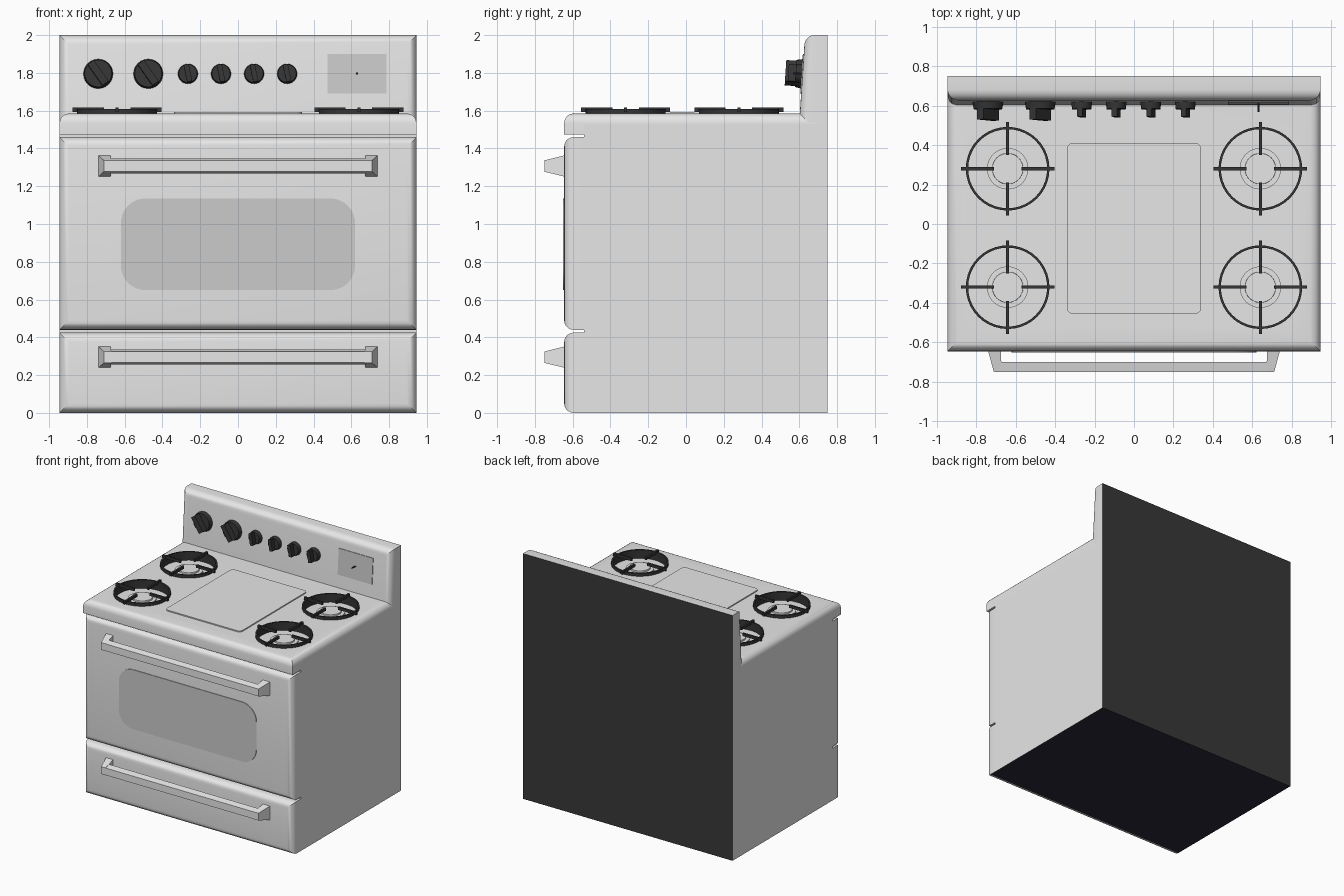
import bpy, bmesh, math
from mathutils import Matrix, Vector

cube = bpy.data.objects.get("Cube")
if cube:
    bpy.data.objects.remove(cube, do_unlink=True)


def material(name, *rgb):
    m = bpy.data.materials.new(name)
    m.use_nodes = True
    colour = (*rgb, 1)
    m.diffuse_color = colour
    m.node_tree.nodes["Principled BSDF"].inputs["Base Color"].default_value = colour
    return m


ENAMEL = material("light grey enamel", 0.8, 0.8, 0.8)
GLASS = material("grey glass", 0.6, 0.6, 0.6)
BLACK = material("black iron", 0.036, 0.036, 0.036)
BACKING = material("dark grey backing", 0.04, 0.04, 0.04)
BASE = material("dark blue base", 0.022, 0.022, 0.04)


def shade(obj):
    bpy.ops.object.select_all(action="DESELECT")
    bpy.context.view_layer.objects.active = obj
    obj.select_set(True)
    bpy.ops.object.shade_smooth_by_angle(angle=math.radians(35))


def finish(name, bm, mat, smooth=True, dark_shell=False):
    """Turn a bmesh into an object; a dark shell colours its flat back and underside."""
    bmesh.ops.recalc_face_normals(bm, faces=bm.faces)
    mesh = bpy.data.meshes.new(name)
    mesh.materials.append(mat)
    if dark_shell:
        mesh.materials.append(BACKING)
        mesh.materials.append(BASE)
        for f in bm.faces:
            f.material_index = 1 if f.normal.y > 0.99 else 2 if f.normal.z < -0.999 else 0
    bm.to_mesh(mesh)
    bm.free()
    obj = bpy.data.objects.new(name, mesh)
    bpy.context.collection.objects.link(obj)
    if smooth:
        shade(obj)
    return obj


def box(x0, x1, y0, y1, z0, z1, radius=0, edge_rule=None, segments=5):
    """Box from its limits, with the edges chosen by the rule rounded."""
    bm = bmesh.new()
    size = Vector((x1 - x0, y1 - y0, z1 - z0))
    centre = Vector((x0 + x1, y0 + y1, z0 + z1)) / 2
    bmesh.ops.create_cube(bm, size=1, matrix=Matrix.Translation(centre) @ Matrix.Diagonal(size.to_4d()))
    if radius:
        edges = [e for e in bm.edges if edge_rule(e)]
        bmesh.ops.bevel(bm, geom=edges, offset=radius, segments=segments, profile=0.5, affect="EDGES")
    return bm


def along(axis):
    """Rule: edges parallel to the axis."""
    return lambda e: abs((e.verts[0].co - e.verts[1].co).normalized()[axis]) > 0.9


def on_plane(axis, value):
    """Rule: edges lying on the plane."""
    return lambda e: all(abs(v.co[axis] - value) < 1e-4 for v in e.verts)


def disc(bm, x, y, z0, z1, r0, r1, sides=32):
    bmesh.ops.create_cone(bm, cap_ends=True, segments=sides, radius1=r0, radius2=r1, depth=z1 - z0,
                          matrix=Matrix.Translation((x, y, (z0 + z1) / 2)))


def loft(bm, back, front):
    """Solid between two upright rectangles given as (x0, x1, z0, z1, y)."""
    rings = [[bm.verts.new((x, y, z)) for x, z in ((a, c), (b, c), (b, d), (a, d))]
             for a, b, c, d, y in (back, front)]
    bm.faces.new(rings[0])
    bm.faces.new(rings[1])
    for i in range(4):
        j = (i + 1) % 4
        bm.faces.new((rings[0][i], rings[0][j], rings[1][j], rings[1][i]))


W, BACK, FRONT, TOP = 0.945, 0.75, -0.645, 1.585
WELL = TOP - 0.045
BURNERS = {"front_right": (-0.64, -0.32), "back_right": (-0.64, 0.28),
           "front_left": (0.64, -0.32), "back_left": (0.64, 0.28)}

# Cabinet, with dark back and base
finish("cabinet", box(-W, W, -0.54, BACK, 0, 1.53), ENAMEL, False, True)

# Door and drawer with rounded front edges
finish("oven_door", box(-W, W, FRONT, -0.535, 0.44, 1.46, 0.05, on_plane(1, FRONT)), ENAMEL)
finish("drawer", box(-W, W, FRONT, -0.535, 0, 0.425, 0.05, on_plane(1, FRONT)), ENAMEL, True, True)
finish("oven_window", box(-0.62, 0.62, FRONT - 0.005, FRONT + 0.004, 0.65, 1.135, 0.13, along(1), 10),
       GLASS)

# Cooktop with rounded front and side rims, and a round well under each burner
cooktop = finish("cooktop", box(-W, W, FRONT, 0.7, 1.475, TOP, 0.05,
                                lambda e: on_plane(2, TOP)(e) and not on_plane(1, 0.7)(e)), ENAMEL)
bm = bmesh.new()
for x, y in BURNERS.values():
    disc(bm, x, y, WELL, TOP + 0.1, 0.206, 0.206, 40)
cutter = finish("well_cutter", bm, ENAMEL, False)
cutter.hide_render = True
cut = cooktop.modifiers.new("wells", "BOOLEAN")
cut.operation, cut.solver, cut.object = "DIFFERENCE", "EXACT", cutter
bpy.context.view_layer.objects.active = cooktop
bpy.ops.object.modifier_apply(modifier=cut.name)
bpy.data.objects.remove(cutter, do_unlink=True)
shade(cooktop)
finish("centre_plate", box(-0.34, 0.34, -0.455, 0.41, TOP - 0.01, TOP + 0.009, 0.03, along(2)), ENAMEL)

# Backsplash: leaning front, rounded on top and sides
LEAN = 0.066
splash = box(-W, W, 0.597, BACK, 1.5, 2)
for v in splash.verts:
    if v.co.y < 0.7 and v.co.z > 1.9:
        v.co.y += LEAN / 2
front_edges = [e for e in splash.edges
               if all(v.co.y < 0.7 for v in e.verts) and any(v.co.z > 1.9 for v in e.verts)]
bmesh.ops.bevel(splash, geom=front_edges, offset=0.05, segments=5, profile=0.5, affect="EDGES")
finish("backsplash", splash, ENAMEL, True, True)

# Handles: flared brackets joined by a tapered bar
for name, z in (("door_handle", 1.307), ("drawer_handle", 0.295)):
    bm = bmesh.new()
    for s in (-1, 1):
        base = sorted((s * 0.675, s * 0.74))
        tip = sorted((s * 0.67, s * 0.71))
        loft(bm, (*base, z - 0.057, z + 0.057, FRONT + 0.005), (*tip, z - 0.03, z + 0.03, -0.75))
    loft(bm, (-0.69, 0.69, z - 0.04, z + 0.04, -0.7), (-0.7, 0.7, z - 0.029, z + 0.029, -0.749))
    finish(name, bm, ENAMEL, False)

# Burners: stepped cap in the well, deep iron ring and four pan supports
for place, (x, y) in BURNERS.items():
    bm = bmesh.new()
    disc(bm, x, y, WELL - 0.005, WELL + 0.015, 0.105, 0.105)
    disc(bm, x, y, WELL, WELL + 0.027, 0.08, 0.078)
    finish(f"{place}_burner_cap", bm, ENAMEL)

    bm = bmesh.new()
    rings = []
    for r, z in ((0.212, WELL - 0.002), (0.212, TOP + 0.025), (0.2, TOP + 0.025), (0.2, WELL - 0.002)):
        rings.append(bmesh.ops.create_circle(
            bm, segments=40, radius=r, matrix=Matrix.Translation((x, y, z)))["verts"])
    for a, b in zip(rings, rings[1:] + rings[:1]):
        for i in range(40):
            j = (i + 1) % 40
            bm.faces.new((a[i], a[j], b[j], b[i]))
    for k in range(4):
        turn = Matrix.Translation((x, y, TOP + 0.02)) @ Matrix.Rotation(k * math.pi / 2, 4, "Z")
        shape = Matrix.Translation((0.153, 0, 0)) @ Matrix.Diagonal((0.166, 0.016, 0.022, 1))
        bmesh.ops.create_cube(bm, size=1, matrix=turn @ shape)
    finish(f"{place}_burner_grate", bm, BLACK)


def panel_matrix(x, z):
    """Frame on the leaning panel, its z axis pointing out of the panel."""
    y = 0.597 + (z - 1.5) * LEAN
    return Matrix.Translation((x, y, z)) @ Matrix.Rotation(math.pi / 2 - math.atan(LEAN), 4, "X")


# Knobs: tapered dial with a turned grip
for i, x in enumerate((-0.74, -0.475, -0.265, -0.09, 0.085, 0.26)):
    r, angle, depth = (0.08, 35, 0.09) if i < 2 else (0.054, 12, 0.075)
    bm = bmesh.new()
    disc(bm, 0, 0, -0.01, 0.035, r, r * 0.9, 24)
    grip = Matrix.Rotation(math.radians(angle), 4, "Z") @ Matrix.Translation((0, 0, depth * 0.6))
    bmesh.ops.create_cube(bm, size=1, matrix=grip @ Matrix.Diagonal((r * 0.5, r * 1.7, depth * 0.8, 1)))
    bm.transform(panel_matrix(x, 1.795))
    finish(f"knob_{i + 1}", bm, BLACK)

# Clock panel with its small pin
bm = box(-0.155, 0.155, -0.105, 0.105, -0.004, 0.005)
bm.transform(panel_matrix(0.63, 1.795))
finish("clock_panel", bm, GLASS, False)
bm = bmesh.new()
disc(bm, 0, 0, 0, 0.05, 0.005, 0.005, 8)
bm.transform(panel_matrix(0.63, 1.795))
finish("clock_pin", bm, BLACK)
